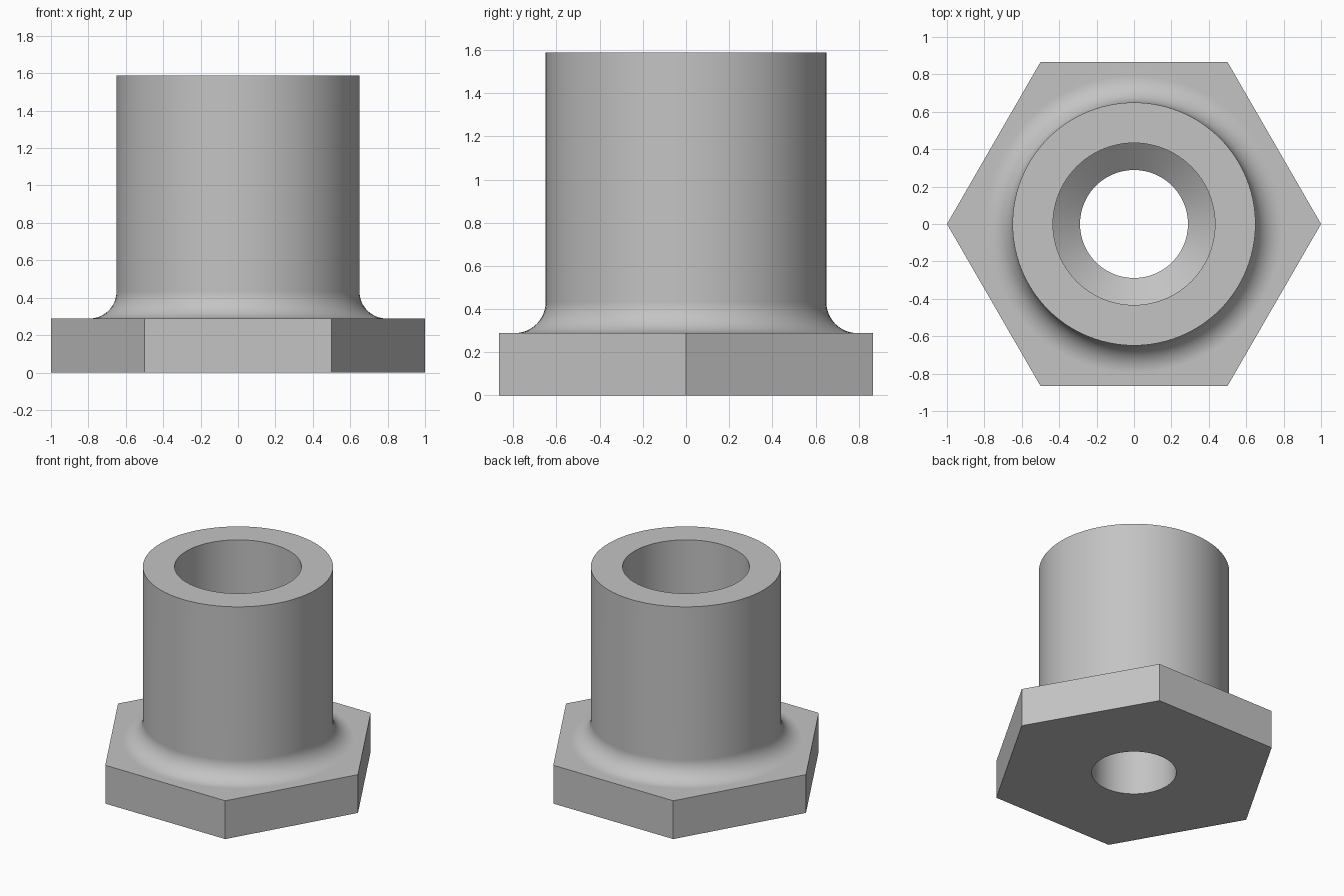
import bpy, bmesh
from math import cos, sin, pi, radians

cube = bpy.data.objects.get("Cube")
if cube:
    bpy.data.objects.remove(cube)

SEGMENTS = 96           # multiple of six, so the hexagon corners are exact
UNIT = 3 ** 0.5 / 12    # a twelfth of the width across the flats

# Plain grey metal
metal = bpy.data.materials.new("grey metal")
metal.use_nodes = True
colour = (0.55, 0.55, 0.55, 1)
metal.diffuse_color = colour
metal.node_tree.nodes["Principled BSDF"].inputs["Base Color"].default_value = colour


def hex_radius(angle):
    """Distance from the axis to the hexagon outline."""
    return cos(pi / 6) / cos(angle % (pi / 3) - pi / 6)


def ring(bm, radius, z):
    """One loop around the axis; a radius of None follows the hexagon."""
    verts = []
    for i in range(SEGMENTS):
        a = 2 * pi * i / SEGMENTS
        r = hex_radius(a) if radius is None else radius * UNIT
        verts.append(bm.verts.new((r * cos(a), r * sin(a), z * UNIT)))
    return verts


# Profile as (radius, height): hexagonal flange, concave fillet, sleeve, stepped bore
profile = [(2, 0), (None, 0), (None, 2)]
steps = 12
for k in range(steps + 1):
    a = pi / 2 * k / steps
    profile.append((5.5 - sin(a), 3 - cos(a)))
profile += [(4.5, 11), (3, 11), (3, 4), (2, 3.2)]

bm = bmesh.new()
rings = [ring(bm, r, z) for r, z in profile]
for low, high in zip(rings, rings[1:] + rings[:1]):
    for i in range(SEGMENTS):
        j = (i + 1) % SEGMENTS
        bm.faces.new((low[i], low[j], high[j], high[i]))
bmesh.ops.recalc_face_normals(bm, faces=bm.faces)

mesh = bpy.data.meshes.new("flanged_bushing")
bm.to_mesh(mesh)
bm.free()
mesh.materials.append(metal)
bushing = bpy.data.objects.new("flanged_bushing", mesh)
bpy.context.collection.objects.link(bushing)

# Smooth round walls, crisp rims and hexagon corners
bpy.ops.object.select_all(action="DESELECT")
bushing.select_set(True)
bpy.context.view_layer.objects.active = bushing
bpy.ops.object.shade_smooth_by_angle(angle=radians(30))
weighted = bushing.modifiers.new("flat_flange_shading", "WEIGHTED_NORMAL")
weighted.keep_sharp = True
